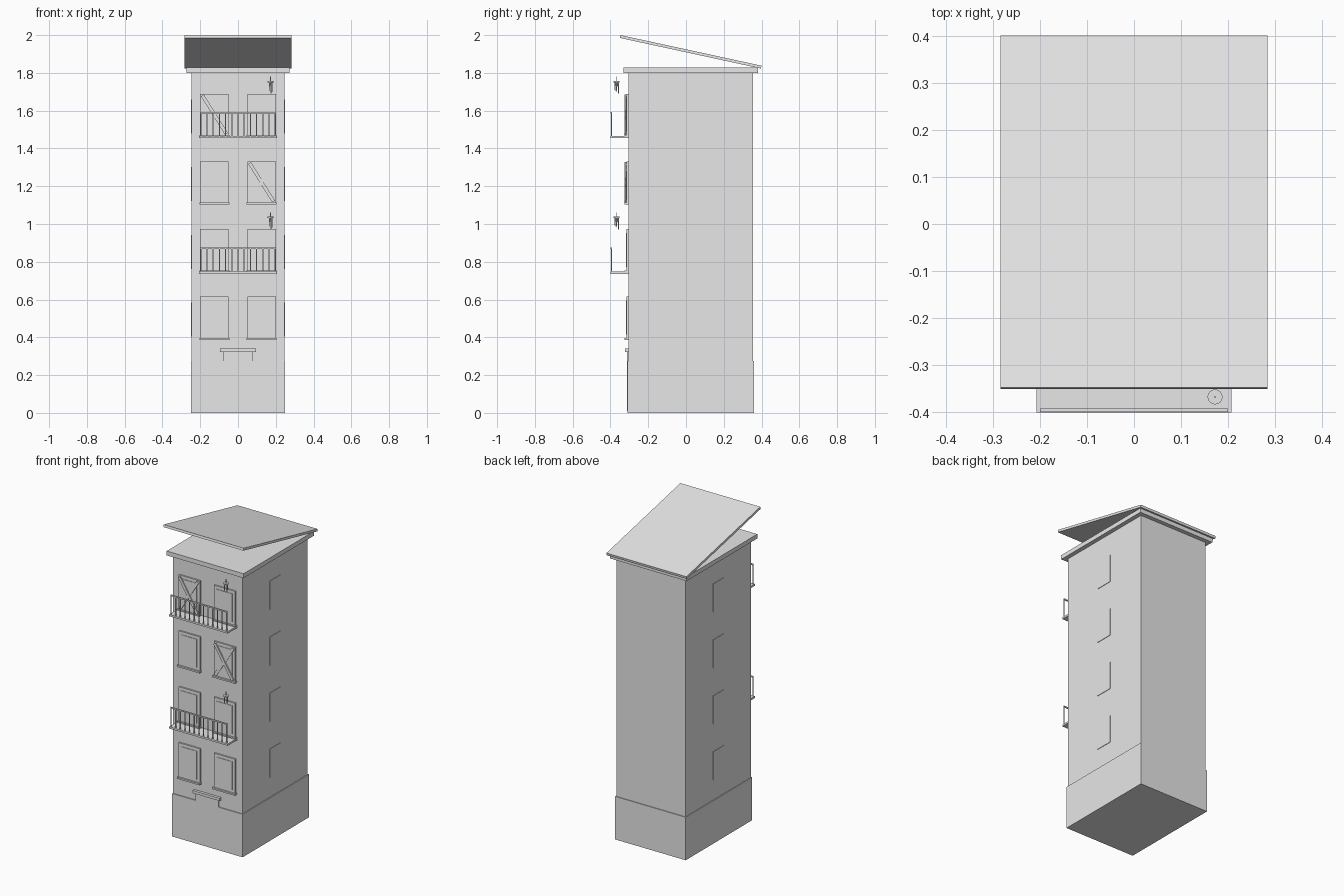
import bpy, bmesh, math
from mathutils import Matrix, Vector

if "Cube" in bpy.data.objects:
    bpy.data.objects.remove(bpy.data.objects["Cube"])

mat = bpy.data.materials.new("plain grey")
mat.diffuse_color = (0.8, 0.8, 0.8, 1)
mat.use_nodes = True
mat.node_tree.nodes["Principled BSDF"].inputs["Base Color"].default_value = mat.diffuse_color


def finish(name, bm):
    bmesh.ops.recalc_face_normals(bm, faces=bm.faces[:])
    me = bpy.data.meshes.new(name)
    bm.to_mesh(me)
    bm.free()
    me.materials.append(mat)
    ob = bpy.data.objects.new(name, me)
    bpy.context.collection.objects.link(ob)
    return ob


def add_box(bm, x0, x1, y0, y1, z0, z1, turn=0.0):
    """Box from limits, turned about the y axis through its centre."""
    c = Vector(((x0 + x1) / 2, (y0 + y1) / 2, (z0 + z1) / 2))
    m = (Matrix.Translation(c) @ Matrix.Rotation(turn, 4, 'Y')
         @ Matrix.Diagonal((x1 - x0, y1 - y0, z1 - z0, 1)))
    bmesh.ops.create_cube(bm, size=1, matrix=m)


def box(name, *limits):
    bm = bmesh.new()
    add_box(bm, *limits)
    return finish(name, bm)


def add_cone(bm, x, y, z0, z1, r0, r1, n):
    bmesh.ops.create_cone(bm, cap_ends=True, segments=n, radius1=r0, radius2=r1,
                          depth=z1 - z0,
                          matrix=Matrix.Translation((x, y, (z0 + z1) / 2)))


WALL = -0.305
FLOORS = [0.505 + 0.358 * i for i in range(4)]

# Main masses
box("walls", -0.245, 0.245, WALL, 0.355, 0.0, 1.81)
box("plinth", -0.25, 0.25, -0.31, 0.36, 0.0, 0.275)
box("cornice", -0.272, 0.272, -0.332, 0.382, 1.80, 1.828)

# Tilted roof slab, extruded from its side profile
bm = bmesh.new()
profile = [(-0.347, 2.0), (0.40, 1.838), (0.397, 1.823), (-0.350, 1.985)]
face = bm.faces.new([bm.verts.new((-0.283, y, z)) for y, z in profile])
ext = bmesh.ops.extrude_face_region(bm, geom=[face])
bmesh.ops.translate(bm, vec=(0.566, 0, 0),
                    verts=[v for v in ext["geom"] if isinstance(v, bmesh.types.BMVert)])
finish("roof", bm)

# Door and canopy
box("door", -0.08, 0.08, -0.313, -0.29, 0.01, 0.325)
box("door_canopy", -0.095, 0.095, -0.322, -0.30, 0.323, 0.34)

# Windows: two in front and one on each side per floor
frames, panes, sills, side_panes = (bmesh.new() for _ in range(4))
for z in FLOORS:
    for x in (-0.125, 0.125):
        add_box(frames, x - 0.075, x + 0.075, -0.314, -0.30, z - 0.11, z + 0.11)
        add_box(panes, x - 0.055, x + 0.055, -0.317, -0.31, z - 0.09, z + 0.09)
        add_box(sills, x - 0.08, x + 0.08, -0.325, -0.30, z - 0.118, z - 0.108)
    for s in (-1, 1):
        xs = sorted((s * 0.24, s * 0.248))
        add_box(side_panes, *xs, -0.032, 0.078, z - 0.10, z + 0.08)
finish("window_frames", frames)
finish("window_panes", panes)
finish("window_sills", sills)
finish("side_windows", side_panes)

# Crossed boards over two of the windows
boards = bmesh.new()
for x, z in ((-0.125, FLOORS[3]), (0.125, FLOORS[2])):
    for y, turn in ((-0.321, 1), (-0.326, -1)):
        add_box(boards, x - 0.009, x + 0.009, y, y + 0.007,
                z - 0.12, z + 0.12, turn * math.radians(32))
finish("window_boards", boards)

# Balconies with railing, and a hanging planter above each
slabs, rails, planters = (bmesh.new() for _ in range(3))
for z in (0.742, 1.46):
    add_box(slabs, -0.207, 0.207, -0.40, -0.30, z - 0.006, z + 0.006)
    add_box(rails, -0.20, 0.20, -0.399, -0.392, z + 0.125, z + 0.133)
    for i in range(13):
        x = -0.197 + 0.394 * i / 12
        add_box(rails, x - 0.0025, x + 0.0025, -0.398, -0.393, z, z + 0.128)
    px, py, pz = 0.172, -0.367, z + 0.29
    add_cone(planters, px, py, pz, pz + 0.007, 0.016, 0.016, 16)
    add_cone(planters, px, py, pz, pz + 0.03, 0.002, 0.002, 6)
    for dx, dy, drop in ((-0.004, -0.008, 0.045), (0.003, 0.009, 0.06), (0.008, 0.0, 0.05)):
        add_cone(planters, px + dx, py + dy, pz - drop, pz + 0.002, 0.002, 0.004, 6)
finish("balcony_slabs", slabs)
finish("balcony_railings", rails)
finish("hanging_planters", planters)
